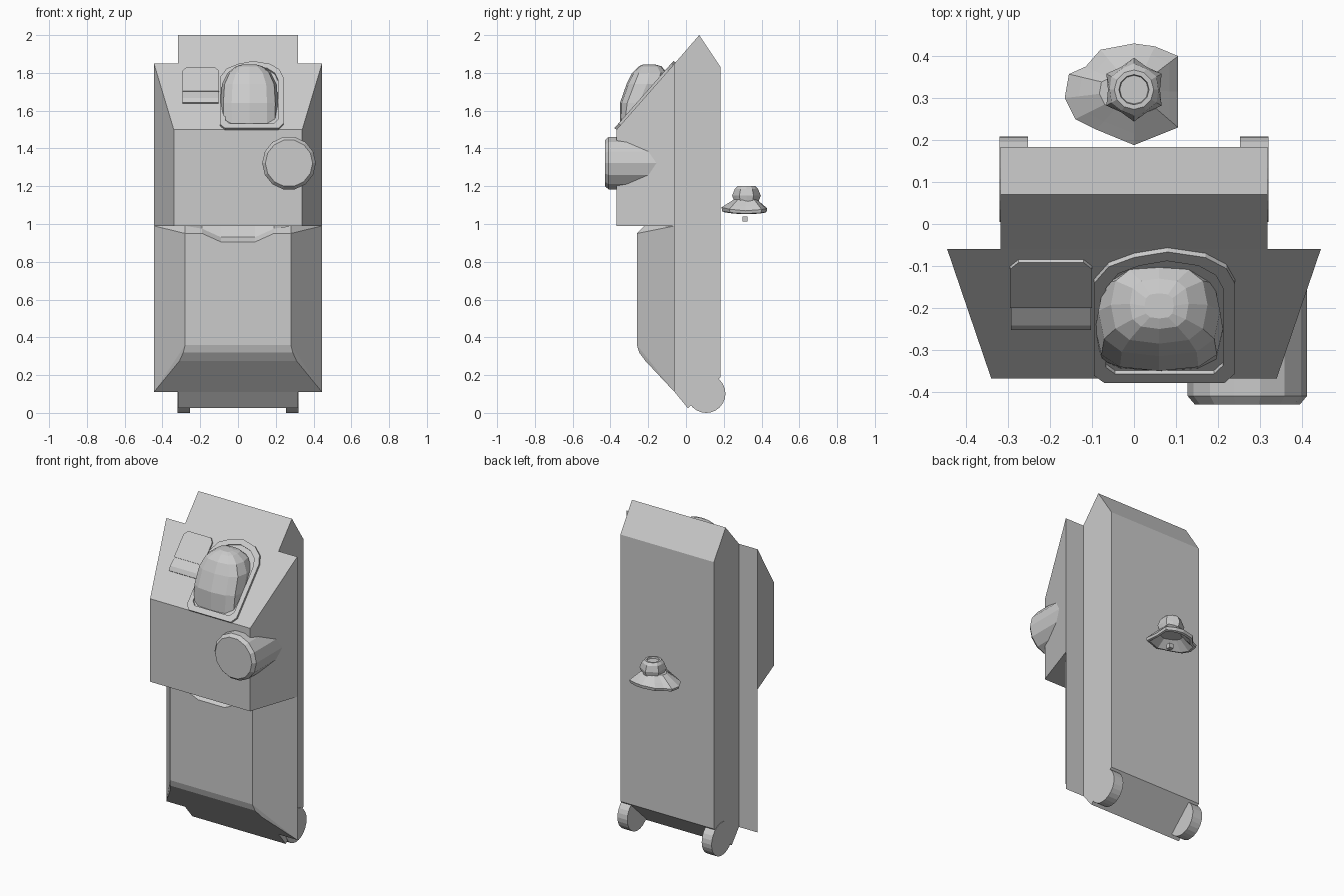
import bpy, bmesh
from math import cos, sin, pi, copysign


def mesh(name, verts, faces):
    me = bpy.data.meshes.new(name)
    me.from_pydata(verts, [], faces)
    bm = bmesh.new()
    bm.from_mesh(me)
    bmesh.ops.recalc_face_normals(bm, faces=bm.faces)
    bm.to_mesh(me)
    bm.free()
    ob = bpy.data.objects.new(name, me)
    bpy.context.collection.objects.link(ob)
    return ob


def loft(name, rings, cap_start=True, cap_end=True):
    n = len(rings[0])
    verts = [p for r in rings for p in r]
    faces = [(k * n + i, k * n + (i + 1) % n, (k + 1) * n + (i + 1) % n, (k + 1) * n + i)
             for k in range(len(rings) - 1) for i in range(n)]
    if cap_start:
        faces.append(tuple(range(n)))
    if cap_end:
        faces.append(tuple(range(len(verts) - n, len(verts))))
    return mesh(name, verts, faces)


def slope(x, z, h):
    """Point on the sloping control panel, lifted h along its normal."""
    return (x, -0.37 + (z - 1.5) * 0.88 - 0.75 * h, z + 0.66 * h)


# Back slab with pointed top and cut-off foot
slab = [(-0.06, 1.85), (0.07, 2.0), (0.183, 1.83), (0.183, 0.19), (0.01, 0.025), (-0.06, 0.11)]
loft("back_slab", [[(x, y, z) for y, z in slab] for x in (-0.318, 0.318)])

# Upper housing, tapering forwards
loft("upper_housing", [
    [(-0.445, -0.06, 0.99), (0.445, -0.06, 0.99), (0.445, -0.06, 1.85), (-0.445, -0.06, 1.85)],
    [(-0.34, -0.368, 0.99), (0.34, -0.368, 0.99), (0.34, -0.368, 1.5), (-0.34, -0.368, 1.5)]])

# Lower door: bevelled front with a finger scoop along its top edge
top = [(-0.28, 0.95, 0.99), (-0.19, 0.95, 0.975), (-0.09, 0.905, 0.93),
       (0.09, 0.905, 0.93), (0.19, 0.95, 0.975), (0.28, 0.95, 0.99)]
v = [(x, -0.26, a) for x, a, b in top]                     # 0-5 front edge
v += [(x, -0.22, b) for x, a, b in top]                    # 6-11 scoop edge
v += [(x, -0.20, 0.99) for x, a, b in top]                 # 12-17 scoop back
for s in (-1, 1):                                          # 18-22, 23-27 sides
    v += [(s * 0.445, -0.06, 0.99), (s * 0.28, -0.26, 0.36), (s * 0.29, -0.248, 0.32),
          (s * 0.31, -0.215, 0.275), (s * 0.445, -0.06, 0.11)]
f = [(i + k, i + k + 1, i + k + 7, i + k + 6) for k in (0, 6) for i in range(5)]
f += [(19, 24, 5, 4, 3, 2, 1, 0), (19, 20, 25, 24), (20, 21, 26, 25), (21, 22, 27, 26),
      (18, 22, 27, 23), (12, 13, 14, 15, 16, 17, 23, 18),
      (18, 0, 6), (18, 6, 12), (23, 11, 5), (23, 17, 11),
      (18, 22, 19, 0), (19, 22, 21, 20), (23, 5, 24, 27), (24, 25, 26, 27)]
mesh("lower_door", v, f)


# Round parts
def circle(n, r, fn):
    return [fn(r * cos(2 * pi * i / n), r * sin(2 * pi * i / n)) for i in range(n)]


for name, x0, x1 in (("left_foot_roller", -0.32, -0.253), ("right_foot_roller", 0.253, 0.32)):
    loft(name, [circle(24, 0.102, lambda a, b, x=x: (x, 0.107 + a, 0.102 + b)) for x in (x0, x1)])

loft("round_side_knob", [circle(14, r, lambda a, b, y=y: (0.27 + a, y, 1.322 + b))
                         for y, r in ((-0.12, 0.142), (-0.41, 0.142), (-0.43, 0.125))])

# Raised frame on the sloping panel
outer = [(-0.095, 1.52), (-0.07, 1.5), (0.215, 1.5), (0.24, 1.525), (0.24, 1.77), (0.22, 1.81),
         (0.17, 1.84), (0.08, 1.855), (0.0, 1.84), (-0.06, 1.815), (-0.095, 1.77)]
inner = [(0.0725 + (x - 0.0725) * 0.83, 1.68 + (z - 1.68) * 0.86) for x, z in outer]
loft("hood_frame", [[slope(x, z, h) for x, z in o]
                    for o, h in ((outer, -0.005), (outer, 0.012), (inner, 0.012), (inner, 0.001))])

# Bulging hood inside the frame: rings of (z, half width, front y, back y)
rings = []
for z, w, yf, yb in ((1.53, 0.15, -0.35, -0.22), (1.64, 0.152, -0.35, -0.15),
                     (1.74, 0.145, -0.315, -0.10), (1.80, 0.115, -0.285, -0.10),
                     (1.835, 0.07, -0.25, -0.13), (1.845, 0.035, -0.225, -0.165)):
    ring = []
    for i in range(12):
        c, s = cos(pi * i / 6), sin(pi * i / 6)
        c, s = (copysign(abs(t) ** 0.7, t) if abs(t) > 1e-6 else 0 for t in (c, s))
        ring.append((0.06 + w * c, (yf + yb) / 2 + (yb - yf) / 2 * s, z))
    rings.append(ring)
loft("hood", rings)

# Small flap with a ridge across its lower part
flap = [(-0.295, 1.70), (-0.10, 1.70), (-0.10, 1.805), (-0.12, 1.823), (-0.275, 1.823), (-0.295, 1.805)]
loft("flap_plate", [[slope(x, z, h) for x, z in flap] for h in (-0.005, 0.008)])
ridge = [(1.638, -0.005), (1.638, 0.006), (1.658, 0.014), (1.70, 0.004), (1.70, -0.005)]
loft("flap_ridge", [[slope(x, z, h) for z, h in ridge] for x in (-0.293, -0.102)])

# Floating cap behind: hollow skirt, fluted crown, small peg
rim = [(0.105, 0.23), (0.105, 0.315), (0.105, 0.40), (0.05, 0.423), (0.0, 0.43), (-0.08, 0.415),
       (-0.115, 0.375), (-0.155, 0.357), (-0.165, 0.30), (-0.14, 0.25), (-0.09, 0.225), (0.0, 0.188)]


def rim_ring(k, z, lift):
    return [(x * k, 0.32 + (y - 0.32) * k, z + lift * (abs(y - 0.32) / 0.12) ** 2) for x, y in rim]


loft("cap_skirt", [rim_ring(0.45, 1.10, 0), rim_ring(0.86, 1.052, 0.008), rim_ring(0.97, 1.055, 0.01),
                   rim_ring(1.0, 1.07, 0.015), rim_ring(0.8, 1.095, 0.008), rim_ring(0.5, 1.13, 0)])


def star(a, b, z):
    return [((a, b)[i % 2] * cos(pi * i / 6 + pi / 6), 0.32 + (a, b)[i % 2] * sin(pi * i / 6 + pi / 6), z)
            for i in range(12)]


loft("cap_crown", [star(0.06, 0.06, 1.11), star(0.076, 0.062, 1.15), star(0.062, 0.058, 1.185),
                   star(0.047, 0.047, 1.2), star(0.036, 0.036, 1.2), star(0.034, 0.034, 1.19)])

bpy.ops.mesh.primitive_cube_add(size=0.028, location=(0, 0.312, 1.026))
bpy.context.object.name = "cap_peg"
